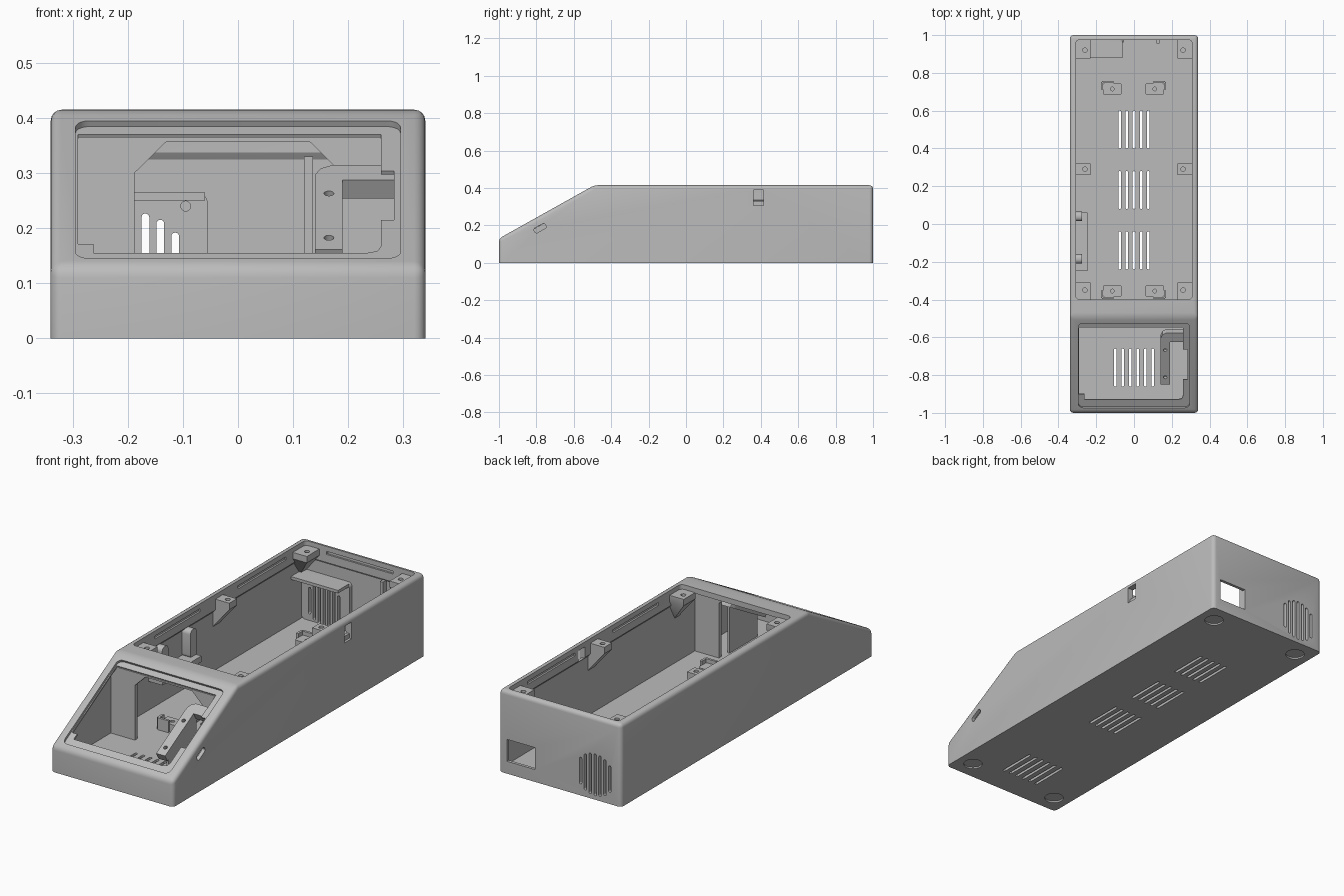
import bpy, bmesh, math
from mathutils import Matrix, Vector

if "Cube" in bpy.data.objects:
    bpy.data.objects.remove(bpy.data.objects["Cube"])

GREY = bpy.data.materials.new("plain grey")
GREY.diffuse_color = (0.5, 0.5, 0.5, 1)
GREY.use_nodes = True
GREY.node_tree.nodes["Principled BSDF"].inputs["Base Color"].default_value = GREY.diffuse_color


def frame(x, y, z, o=(0, 0, 0)):
    m = Matrix((x, y, z)).transposed().to_4x4()
    m.translation = o
    return m


SL = Vector((0, 0.51, 0.285)).normalized()
TOP = Matrix.Identity(4)
SIDE = frame((0, 1, 0), (0, 0, 1), (1, 0, 0))      # profile in y,z, depth along x
BACK = frame((1, 0, 0), (0, 0, 1), (0, -1, 0))     # profile in x,z, depth along -y
SLOPE = frame((1, 0, 0), SL, Vector((1, 0, 0)).cross(SL), (0, -1, 0.13))


def finish(bm, name):
    bmesh.ops.recalc_face_normals(bm, faces=bm.faces)
    me = bpy.data.meshes.new(name)
    bm.to_mesh(me)
    bm.free()
    ob = bpy.data.objects.new(name, me)
    me.materials.append(GREY)
    bpy.context.collection.objects.link(ob)
    return ob


def prism(name, shapes, a, b, m=TOP):
    """Extrude one or more outlines from depth a to b in frame m."""
    bm = bmesh.new()
    for pts in shapes:
        lo = [bm.verts.new(m @ Vector((p[0], p[1], a))) for p in pts]
        hi = [bm.verts.new(m @ Vector((p[0], p[1], b))) for p in pts]
        bm.faces.new(lo)
        bm.faces.new(hi)
        for i in range(len(pts)):
            j = (i + 1) % len(pts)
            bm.faces.new((lo[i], lo[j], hi[j], hi[i]))
    return finish(bm, name)


def rect(x0, x1, y0, y1, r=0, n=5):
    if not r:
        return [(x0, y0), (x1, y0), (x1, y1), (x0, y1)]
    out = []
    for k, (cx, cy) in enumerate(((x1 - r, y1 - r), (x0 + r, y1 - r), (x0 + r, y0 + r), (x1 - r, y0 + r))):
        for i in range(n + 1):
            t = math.pi / 2 * (k + i / n)
            out.append((cx + r * math.cos(t), cy + r * math.sin(t)))
    return out


def circle(x, y, r, n=20):
    return [(x + r * math.cos(2 * math.pi * i / n), y + r * math.sin(2 * math.pi * i / n)) for i in range(n)]


def box(name, x0, x1, y0, y1, z0, z1):
    return prism(name, [rect(x0, x1, y0, y1)], z0, z1)


def hull(name, pts):
    bm = bmesh.new()
    for p in pts:
        bm.verts.new(p)
    bmesh.ops.convex_hull(bm, input=bm.verts)
    return finish(bm, name)


def cut(ob, cutter, keep=False):
    mod = ob.modifiers.new("cut", 'BOOLEAN')
    mod.operation, mod.solver, mod.object = 'DIFFERENCE', 'EXACT', cutter
    bpy.context.view_layer.objects.active = ob
    bpy.ops.object.modifier_apply(modifier=mod.name)
    if not keep:
        bpy.data.objects.remove(cutter)


# Case body with rounded upper and upright edges
case = prism("case", [[(-1, 0), (-1, 0.13), (-0.49, 0.415), (1, 0.415), (1, 0)]], -0.34, 0.34, SIDE)
bm = bmesh.new()
bm.from_mesh(case.data)
edges = [e for e in bm.edges if max(v.co.z for v in e.verts) > 0.01]
bmesh.ops.bevel(bm, geom=edges, offset=0.02, segments=4, profile=0.5, affect='EDGES')
bm.to_mesh(case.data)
bm.free()

# Hollow interior, then open top with a thicker chamfered rim
cut(case, prism("hollow", [[(-0.975, 0.025), (-0.975, 0.12), (-0.5, 0.388), (-0.39, 0.388),
                            (-0.39, 0.325), (0.985, 0.325), (0.985, 0.025)]], -0.322, 0.322, SIDE))
bm = bmesh.new()
rings = [[bm.verts.new((x, y, z)) for x, y in rect(-w, w, y0, y1, 0.02)]
         for w, y0, y1, z in ((0.322, -0.403, 0.985, 0.32), (0.308, -0.4, 0.975, 0.337), (0.308, -0.4, 0.975, 0.5))]
bm.faces.new(rings[0])
bm.faces.new(rings[2])
for a, b in zip(rings, rings[1:]):
    for i in range(len(a)):
        j = (i + 1) % len(a)
        bm.faces.new((a[i], a[j], b[j], b[i]))
cut(case, finish(bm, "opening"))

# Screen recess and stepped screen window in the sloped face
cut(case, prism("recess", [rect(-0.295, 0.295, 0.031, 0.543, 0.025)], -0.012, 0.05, SLOPE))
cut(case, prism("window", [[(-0.262, 0.073), (0.235, 0.073), (0.253, 0.08), (0.26, 0.098), (0.26, 0.195),
                            (0.283, 0.195), (0.283, 0.378), (0.26, 0.378), (0.26, 0.513), (-0.29, 0.513),
                            (-0.29, 0.105), (-0.262, 0.105)]], -0.06, 0.05, SLOPE))

# Floor vents
vents = [rect(x - 0.007, x + 0.007, y, y + 0.2, 0.006, 3)
         for y in (-0.24, 0.08, 0.4) for x in (-0.076, -0.038, 0, 0.038, 0.076)]
vents += [rect(x - 0.007, x + 0.007, -0.86, -0.66, 0.006, 3) for x in (-0.1, -0.06, -0.02, 0.02, 0.06, 0.1)]
cut(case, prism("vents", vents, -0.05, 0.06))

# Round foot recesses underneath
cut(case, prism("foot_recesses", [circle(x, y, 0.045, 32) for x in (-0.255, 0.255) for y in (-0.905, 0.905)], -0.05, 0.008))

# Power inlet, side latch window and card slot
cut(case, prism("inlet", [rect(0.14, 0.295, 0.062, 0.172)], -1.1, -0.95, BACK))
cut(case, prism("latch_recess", [rect(0.36, 0.415, 0.307, 0.39)], 0.328, 0.4, SIDE))
cut(case, prism("latch_window", [rect(0.36, 0.415, 0.33, 0.39)], 0.29, 0.4, SIDE))
slot_frame = frame(SL, Vector((1, 0, 0)).cross(SL), (1, 0, 0), (0, -0.78, 0.185))
cut(case, prism("card_slot", [rect(-0.034, 0.034, -0.014, 0.014, 0.01)], 0.3, 0.4, slot_frame))

# Snap grooves around the rim
for s in (-1, 1):
    cut(case, prism("groove", [rect(0.44, 0.82, 0.375, 0.39), rect(-0.22, 0.14, 0.375, 0.39)],
                    s * 0.3, s * 0.317, SIDE))
cut(case, prism("groove", [rect(-0.19, 0.18, 0.375, 0.39)], -0.984, -0.96, BACK))

# Speaker mount on the back wall, with the grille cut through both
mount = prism("speaker_mount", [rect(-0.322, -0.055, 0.025, 0.265, 0.02)], -0.986, -0.962, BACK)
grille = []
for k in range(-3, 4):
    h = math.sqrt(0.105 ** 2 - (0.027 * k) ** 2)
    grille.append(rect(-0.202 + 0.027 * k, -0.188 + 0.027 * k, 0.125 - h, 0.125 + h, 0.0065, 4))
cutter = prism("grille", grille, -1.1, -0.9, BACK)
cut(case, cutter, True)
cut(mount, cutter)
cut(mount, prism("screw", [circle(-0.095, 0.24, 0.009)], -0.98, -0.9, BACK))
box("speaker_lip", -0.322, -0.06, 0.88, 0.965, 0.25, 0.265)
box("inlet_rib", 0.12, 0.136, 0.955, 0.986, 0.025, 0.33)

# Partition behind the screen
prism("partition", [[(-0.323, 0.024), (-0.188, 0.024), (-0.188, 0.3), (-0.13, 0.357), (0.13, 0.357),
                     (0.188, 0.3), (0.188, 0.024), (0.323, 0.024), (0.323, 0.365), (-0.323, 0.365)]],
      0.53, 0.55, BACK)

# Lid screw posts tapering down into the walls
for s, side in ((-1, "left"), (1, "right")):
    for y0, y1, tip0, tip1, name in ((-0.402, -0.31, -0.402, -0.37, "front"), (0.26, 0.32, 0.26, 0.32, "middle"),
                                     (0.875, 0.986, 0.955, 0.986, "rear")):
        pts = [(s * x, y, z) for x in (0.23, 0.32) for y in (y0, y1) for z in (0.36, 0.392)]
        pts += [(s * 0.322, y, 0.25) for y in (tip0, tip1)]
        post = hull(f"lid_post_{name}_{side}", pts)
        cy = {"front": -0.35, "middle": 0.29, "rear": 0.92}[name]
        cut(post, prism("screw", [circle(s * 0.26, cy, 0.012)], 0.34, 0.45))

# Board standoffs on the floor, each with a raised corner fence
for x, y, sx, sy in ((-0.115, 0.715, -1, 1), (0.11, 0.715, 1, 1), (-0.115, -0.355, -1, -1), (0.11, -0.355, 1, -1)):
    stand = prism("standoff", [rect(x - 0.05, x + 0.05, y - 0.032, y + 0.032, 0.012)], 0.024, 0.065)
    cut(stand, prism("screw", [circle(x, y, 0.01)], 0.04, 0.1))
    fx, fy = x + sx * 0.054, y + sy * 0.037
    box("standoff_fence", min(fx, fx - sx * 0.06), max(fx, fx - sx * 0.06), fy - 0.006, fy + 0.006, 0.024, 0.085)
    box("standoff_fence", fx - 0.006, fx + 0.006, min(fy, fy - sy * 0.04), max(fy, fy - sy * 0.04), 0.024, 0.085)

# Shelf with two rounded lugs on the left wall
box("wall_shelf", -0.323, -0.245, -0.25, 0.06, 0.17, 0.2)
for y in (-0.185, 0.04):
    prism("wall_lug", [rect(y - 0.025, y + 0.025, 0.19, 0.335, 0.022)], -0.323, -0.275, SIDE)

# Tilted board rail beside the screen, its web and wall arm
rail = prism("board_rail", [rect(0.14, 0.19, 0.146, 0.41)], -0.085, -0.046, SLOPE)
cut(rail, prism("screws", [circle(0.165, 0.19, 0.009), circle(0.165, 0.355, 0.009)], -0.07, 0, SLOPE))
prism("rail_web", [[(-0.82, 0.024), (-0.6, 0.024), (-0.6, 0.26), (-0.82, 0.14)]], 0.178, 0.189, SIDE)
prism("rail_arm", [[(0.323, 0.405), (0.323, 0.46), (0.17, 0.46), (0.15, 0.448), (0.14, 0.425), (0.14, 0.405)]],
      -0.085, -0.046, SLOPE)

# Smooth the rounded edges, keep the others crisp
for ob in bpy.data.objects:
    ob.select_set(True)
bpy.context.view_layer.objects.active = case
bpy.ops.object.shade_smooth_by_angle(angle=math.radians(30))
